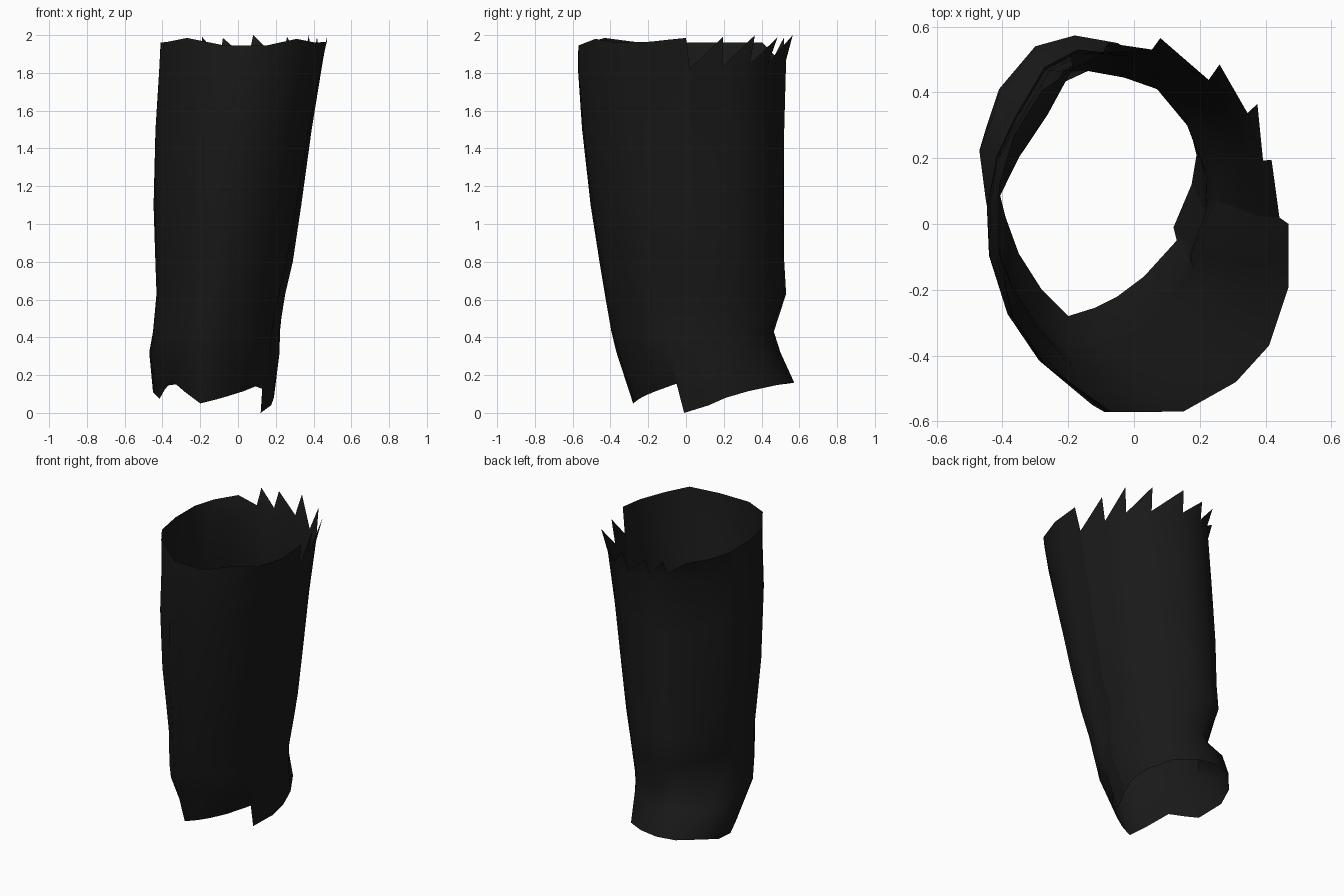
import bpy, bmesh

# top rim, counter-clockwise from the seam on the right: x, y, z
TOP = [(.47, 0, 1.985), (.418, .195, 1.99), (.375, .365, 2.0), (.26, .485, 1.99),
       (.08, .565, 2.0), (-.08, .55, 1.985), (-.19, .52, 1.99), (-.28, .405, 1.96),
       (-.365, .27, 1.96), (-.41, .12, 1.96), (-.41, -.08, 1.96), (-.37, -.28, 1.965),
       (-.27, -.43, 1.985), (-.07, -.57, 1.945), (.15, -.57, 1.945), (.31, -.48, 1.98),
       (.41, -.37, 1.96), (.47, -.19, 1.965), (.47, -.10, 1.975), (.47, 0, 1.985)]
# bottom rim, same columns; columns 17 and 18 make the step
BOTTOM = [(.175, .12, .04), (.19, .21, .08), (.16, .33, .115), (.08, .47, .145),
          (-.05, .55, .16), (-.18, .573, .16), (-.30, .54, .155), (-.41, .41, .14),
          (-.45, .29, .11), (-.415, .12, .075), (-.39, .02, .12), (-.35, -.09, .17),
          (-.28, -.20, .11), (-.20, -.28, .05), (-.12, -.255, .07), (-.05, -.22, .09),
          (.03, -.16, .115), (.13, -.05, .155), (.12, -.01, 0), (.175, .12, .04)]
# rings between: z, min x, max x, min y, max y
RINGS = [(.32, -.47, .22, -.368, .50), (.43, -.46, .222, -.395, .51),
         (.63, -.455, .25, -.43, .53), (.80, -.455, .29, -.458, .52),
         (1.1, -.455, .335, -.505, .52), (1.5, -.445, .39, -.55, .52),
         (1.82, -.42, .442, -.572, .53)]
# ankle crease at the back: column -> x, y
CREASE = {2: (.15, .33), 3: (.07, .41), 4: (-.03, .445), 5: (-.14, .465),
          6: (-.215, .43), 7: (-.285, .335), 8: (-.365, .18), 9: (-.45, .07)}
# flattened stretches of the wall: column -> push in x, y
FLAT = {2: (-.01, .01), 3: (-.015, -.012), 4: (-.01, 0), 6: (.02, -.02), 7: (.04, -.04),
        8: (.035, -.035), 9: (.008, -.01), 11: (.01, .01), 12: (.01, .01),
        0: (0, .04), 1: (-.005, .03), 19: (0, .04)}
TEETH = 7          # columns 0..7 carry the saw-tooth edge
N = len(TOP)


def unit(points):
    """Scale an outline to the 0..1 box."""
    out = []
    for axis in (0, 1):
        v = [p[axis] for p in points]
        lo, hi = min(v), max(v)
        out.append([(a - lo) / (hi - lo) for a in v])
    return list(zip(*out))


top_u, bot_u = unit(TOP), unit(BOTTOM)
bm = bmesh.new()
rows = [[bm.verts.new(p) for p in BOTTOM]]
for z, x0, x1, y0, y1 in RINGS:
    t = z / 2
    shape = unit([tuple(b + (a - b) * t for a, b in zip(top_u[i], bot_u[i]))
                  for i in range(N)])
    row = []
    for i, (u, v) in enumerate(shape):
        x, y, h = x0 + (x1 - x0) * u, y0 + (y1 - y0) * v, z
        if z > .5 and i in FLAT:
            x, y = x + FLAT[i][0], y + FLAT[i][1]
        if z == .43 and i in CREASE:
            x, y = CREASE[i]
            if 6 <= i <= 8:
                h = .40
        if z == .32 and i == 18:          # keep the step tidy
            x += .02
        if z == 1.82 and 1 <= i <= 6:     # notches rise towards the back
            h += .012 * i
        row.append(bm.verts.new((x, y, h)))
    rows.append(row)

# tube wall
for a, b in zip(rows, rows[1:]):
    for i in range(N - 1):
        bm.faces.new((a[i], a[i + 1], b[i + 1], b[i]))
# upper edge: slanted teeth on the back right, plain rim elsewhere
low = rows[-1]
rim = [bm.verts.new(p) for p in TOP]
for i in range(N - 1):
    if i < TEETH:
        bm.faces.new((low[i], low[i + 1], rim[i + 1]))
    else:
        bm.faces.new((low[i], low[i + 1], rim[i + 1], rim[i]))
# the seam stays unwelded so its shading breaks there
bmesh.ops.delete(bm, geom=[v for v in bm.verts if not v.link_faces], context='VERTS')
for f in bm.faces:
    f.smooth = True

mesh = bpy.data.meshes.new("trouser_leg")
bm.to_mesh(mesh)
bm.free()
mat = bpy.data.materials.new("black cloth")
mat.diffuse_color = (.01, .01, .01, 1)
mesh.materials.append(mat)
leg = bpy.data.objects.new("trouser_leg", mesh)
bpy.context.collection.objects.link(leg)
